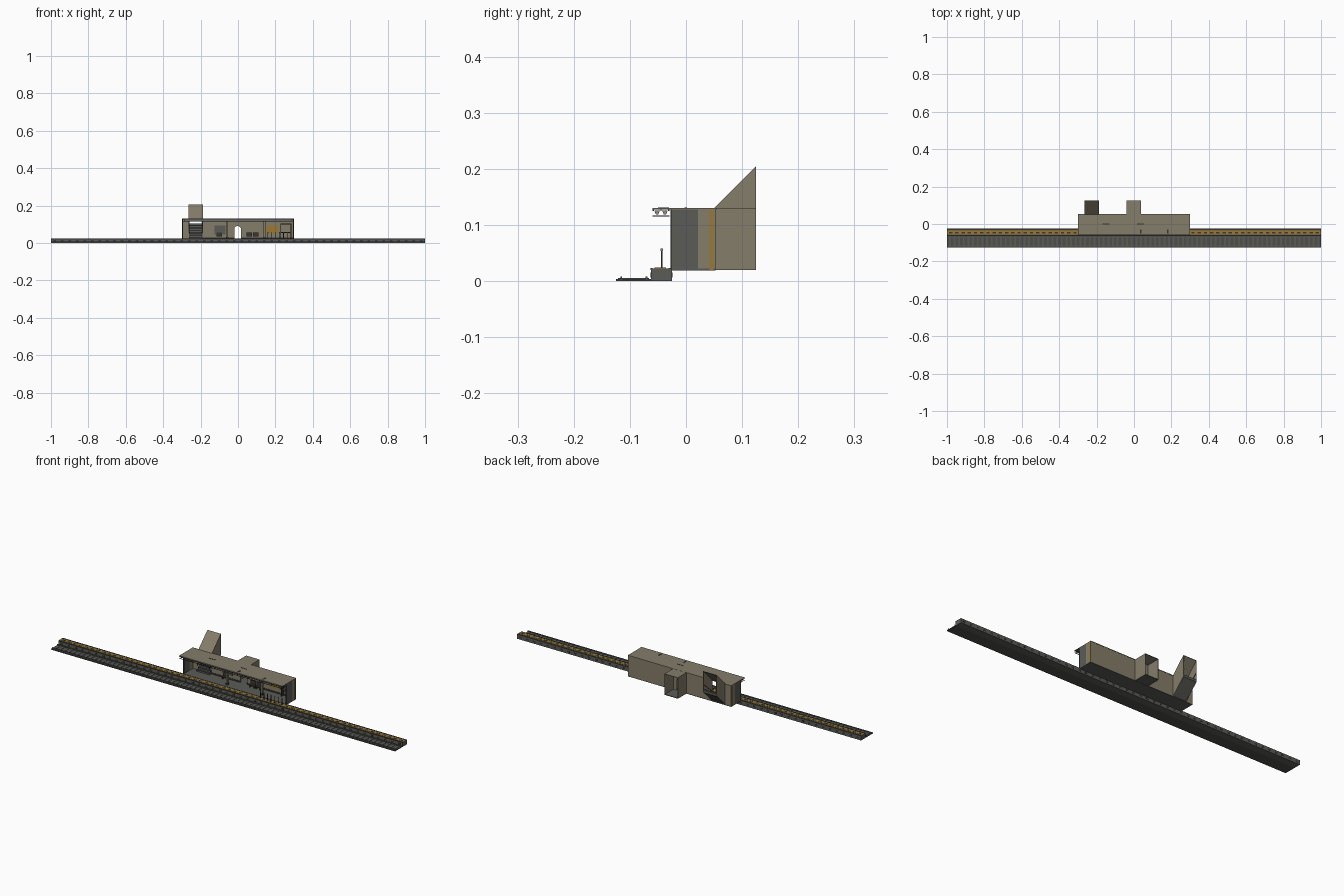
import bpy, bmesh, math
from mathutils import Vector


def mat(name, rgb):
    m = bpy.data.materials.new(name)
    m.diffuse_color = (*rgb, 1)
    return m


BEIGE = mat("beige_tile", (0.235, 0.205, 0.145))
GREY = mat("concrete_grey", (0.105, 0.105, 0.095))
DARK = mat("dark_metal", (0.04, 0.04, 0.038))
GOLD = mat("yellow_ochre", (0.33, 0.19, 0.03))
STEEL = mat("pale_steel", (0.25, 0.25, 0.24))
BED = mat("track_bed_grey", (0.075, 0.075, 0.068))


def finish(name, bm, m):
    bmesh.ops.recalc_face_normals(bm, faces=bm.faces)
    me = bpy.data.meshes.new(name)
    bm.to_mesh(me)
    bm.free()
    me.materials.append(m)
    ob = bpy.data.objects.new(name, me)
    bpy.context.collection.objects.link(ob)
    return ob


def boxes(name, m, items):
    """Each item is (x0, x1, y0, y1, z0, z1); all join into one part."""
    bm = bmesh.new()
    for x0, x1, y0, y1, z0, z1 in items:
        vs = bmesh.ops.create_cube(bm, size=1)["verts"]
        for v in vs:
            v.co = Vector((x1 if v.co.x > 0 else x0, y1 if v.co.y > 0 else y0, z1 if v.co.z > 0 else z0))
    return finish(name, bm, m)


def prism(name, m, pts, axis, a, b):
    """Extrude a 2D outline along 'x' (pts are y,z) or 'y' (pts are x,z)."""
    bm = bmesh.new()
    mk = (lambda p: (a, p[0], p[1])) if axis == "x" else (lambda p: (p[0], a, p[1]))
    f = bm.faces.new([bm.verts.new(mk(p)) for p in pts])
    ext = bmesh.ops.extrude_face_region(bm, geom=[f])["geom"]
    d = (b - a, 0, 0) if axis == "x" else (0, b - a, 0)
    bmesh.ops.translate(bm, vec=d, verts=[g for g in ext if isinstance(g, bmesh.types.BMVert)])
    return finish(name, bm, m)


def spread(a, b, n):
    return [a + (b - a) * i / (n - 1) for i in range(n)]


# track
boxes("track_bed", BED, [(-1, 1, -0.125, -0.0625, 0, 0.004)])
boxes("sleepers", GREY, [(x - 0.005, x + 0.005, -0.121, -0.066, 0.004, 0.0055) for x in spread(-0.985, 0.985, 80)])
boxes("rails", GREY, [(-1, 1, y - 0.0015, y + 0.0015, 0.004, 0.0085) for y in (-0.1155, -0.0705)])

# platform with warning strip
boxes("platform", GREY, [(-1, 1, -0.0625, -0.025, 0, 0.023)])
boxes("platform_edge_lip", DARK, [(-1, 1, -0.0635, -0.0595, 0.02, 0.0238), (-1, 1, -0.031, -0.0255, 0.0225, 0.0238)])
boxes("warning_strip", GOLD, [(-1, 1, -0.056, -0.036, 0.023, 0.0242)])
boxes("warning_strip_dashes", DARK, [(x - 0.009, x + 0.009, -0.05, -0.042, 0.024, 0.0246) for x in spread(-0.98, 0.98, 60)])
slots = spread(-0.98, 0.98, 50)
boxes("platform_recesses", DARK, [(x - 0.007, x + 0.007, y, y + 0.001, 0.007, 0.016)
                                  for x in slots for y in (-0.0632, -0.0255)])

# hall shell
boxes("hall_floor", GREY, [(-0.3, 0.3, -0.025, 0.053, 0.019, 0.023)])
boxes("hall_roof", BEIGE, [(-0.3, 0.3, -0.06, 0.054, 0.1275, 0.1305)])
boxes("end_walls_grey", GREY, [(s - 0.0015, s + 0.0015, -0.025, 0.021, 0.02, 0.129) for s in (-0.2985, 0.2985)])
boxes("end_walls_tile", BEIGE, [(s - 0.0015, s + 0.0015, 0.021, 0.053, 0.02, 0.129) for s in (-0.2985, 0.2985)])
boxes("end_wall_stripes", GOLD, [(s - 0.002, s + 0.002, 0.042, 0.049, 0.02, 0.128) for s in (-0.2985, 0.2985)])
boxes("end_posts", DARK, [(s - 0.0025, s + 0.0025, -0.028, -0.023, 0.02, 0.13) for s in (-0.2975, 0.2975)])
boxes("back_wall_left", BEIGE, [(-0.3, -0.265, 0.05, 0.053, 0.02, 0.13)])

# back wall with arched doorway
arch = [(-0.002 + 0.018 * math.cos(math.pi * i / 10), 0.073 + 0.018 * math.sin(math.pi * i / 10)) for i in range(11)]
prism("back_wall_arched", BEIGE,
      [(-0.187, 0.02), (-0.187, 0.13), (0.3, 0.13), (0.3, 0.02), (0.016, 0.02)] + arch + [(-0.02, 0.02)],
      "y", 0.05, 0.053)

# exit corridor, open at the back
boxes("corridor", BEIGE, [(-0.04, -0.038, 0.053, 0.125, 0.02, 0.13), (0.036, 0.038, 0.053, 0.125, 0.02, 0.13),
                          (-0.04, 0.038, 0.053, 0.125, 0.128, 0.13)])
boxes("corridor_floor", GREY, [(-0.04, 0.038, 0.053, 0.125, 0.02, 0.023)])

# stair shaft: sloping roof, sides and steps
for nm, a, b in (("left", -0.265, -0.263), ("right", -0.189, -0.187)):
    prism("stair_wall_" + nm, BEIGE, [(0.05, 0.02), (0.125, 0.095), (0.125, 0.205), (0.05, 0.13)], "x", a, b)
prism("stair_roof", BEIGE, [(0.05, 0.128), (0.125, 0.203), (0.125, 0.205), (0.05, 0.13)], "x", -0.265, -0.187)
n = 9
d = 0.092 / n
steps = [(0.033, 0.023)]
for i in range(n):
    steps += [(0.033 + i * d, 0.023 + (i + 1) * 0.009), (0.033 + (i + 1) * d, 0.023 + (i + 1) * 0.009)]
steps += [(0.125, 0.092), (0.045, 0.02)]
prism("stairs", GREY, steps, "x", -0.263, -0.189)
boxes("stair_nosings", DARK, [(-0.263, -0.189, 0.0325 + i * d, 0.034 + i * d, 0.029 + i * 0.009, 0.0325 + i * 0.009)
                              for i in range(n)])
for x in (-0.261, -0.193):
    prism("stair_handrail", DARK, [(0.033, 0.052), (0.125, 0.133), (0.125, 0.136), (0.033, 0.055)], "x", x, x + 0.002)

# canopy truss and lamps over the platform edge
boxes("canopy_beams", DARK, [(-0.3, 0.3, y - 0.0012, y + 0.0012, z, z + 0.002)
                             for y in (-0.0585, -0.0445, -0.0305) for z in (0.1155, 0.1255)])
boxes("canopy_cross_frames", DARK, [(x - 0.001, x + 0.001, -0.059, -0.03, 0.1155, 0.1175)
                                    for x in spread(-0.297, 0.297, 10)])
for y in (-0.0515, -0.0375):
    prism("canopy_lamp", STEEL, [(y - 0.005, 0.126), (y + 0.005, 0.126), (y + 0.002, 0.119), (y - 0.002, 0.119)],
          "x", -0.29, 0.29)
boxes("hall_cornice", GOLD, [(-0.297, -0.266, 0.048, 0.05, 0.118, 0.124), (-0.187, 0.297, 0.048, 0.05, 0.118, 0.124)])
boxes("wall_skirting", DARK, [(-0.187, -0.022, 0.048, 0.05, 0.023, 0.03), (0.018, 0.297, 0.048, 0.05, 0.023, 0.03)])
boxes("roof_vents", DARK, [(x - 0.018, x + 0.018, -0.003, 0.002, 0.13, 0.1315) for x in (-0.15, 0.035)]
      + [(x - 0.004, x + 0.004, -0.05, -0.03, 0.13, 0.1315) for x in (0.035, 0.18)])

# hall furniture
boxes("pillars", BEIGE, [(x - 0.005, x + 0.005, -0.01, 0.0, 0.023, 0.128) for x in (-0.058, 0.142)])
boxes("pillar_bases", DARK, [(x - 0.006, x + 0.006, -0.011, 0.001, 0.023, 0.032) for x in (-0.058, 0.142)])
boxes("notice_board", GREY, [(-0.125, -0.066, 0.046, 0.05, 0.045, 0.095)])
boxes("yellow_board", GOLD, [(0.155, 0.213, 0.046, 0.05, 0.05, 0.095)])
boxes("kiosk_frame", DARK, [(0.228, 0.231, 0.03, 0.05, 0.023, 0.1), (0.282, 0.285, 0.03, 0.05, 0.023, 0.1),
                            (0.228, 0.285, 0.03, 0.05, 0.1, 0.105), (0.228, 0.285, 0.03, 0.05, 0.055, 0.058)])
for bx in (-0.115, 0.045, 0.08):
    boxes("bench", DARK, [(bx, bx + 0.03, 0.028, 0.042, 0.034, 0.037), (bx, bx + 0.03, 0.041, 0.043, 0.037, 0.056),
                          (bx + 0.002, bx + 0.004, 0.029, 0.042, 0.023, 0.034),
                          (bx + 0.026, bx + 0.028, 0.029, 0.042, 0.023, 0.034)])

# barrier posts on the platform
posts = spread(0.16, 0.285, 7)
boxes("barrier_posts", DARK, [(x - 0.0015, x + 0.0015, -0.0445, -0.0415, 0.023, 0.054) for x in posts])
boxes("barrier_post_caps", STEEL, [(x - 0.002, x + 0.002, -0.045, -0.041, 0.054, 0.058) for x in posts])
